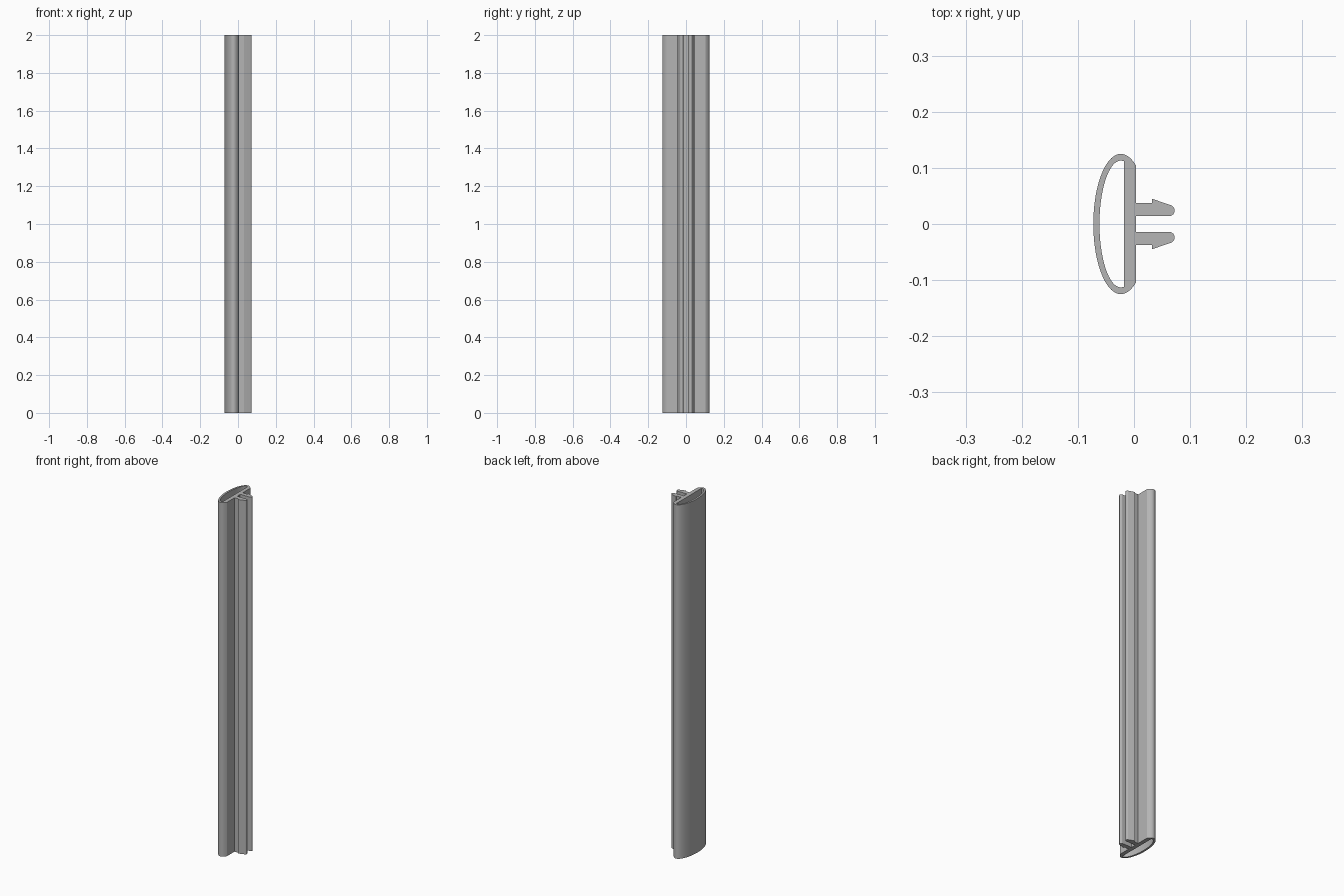
import bpy, bmesh
from math import sin, cos, acos, pi, radians

cube = bpy.data.objects.get("Cube")
if cube:
    bpy.data.objects.remove(cube, do_unlink=True)

LENGTH = 2.0
CX = -0.0235                      # centre of the oval section
WALL_IN, WALL_OUT = -0.018, 0.004  # flat mounting wall

grey = bpy.data.materials.new("grey")
grey.use_nodes = True
colour = (0.46, 0.46, 0.46, 1)
grey.diffuse_color = colour
grey.node_tree.nodes["Principled BSDF"].inputs["Base Color"].default_value = colour


def arc(cx, cy, rx, ry, start, end, steps):
    return [(cx + rx * cos(start + (end - start) * i / steps),
             cy + ry * sin(start + (end - start) * i / steps))
            for i in range(steps + 1)]


def mirrored(half):
    """Close a half outline by reflecting it across y = 0."""
    return half + [(x, -y) for x, y in reversed(half) if abs(y) > 1e-6]


def oval_half(rx, ry, cut):
    return arc(CX, 0, rx, ry, acos((cut - CX) / rx), pi, 32)


# Half outline of one snap-in leg: inner side, rounded tip, barb, outer side
leg = [(WALL_OUT, 0.014)]
leg += arc(0.0625, 0.024, 0.01, 0.01, -pi / 2, radians(75), 10)
leg += [(0.032, 0.045), (0.032, 0.037), (WALL_OUT, 0.037)]

outer = mirrored(leg + oval_half(0.049, 0.125, WALL_OUT))
hollow = mirrored(oval_half(0.038, 0.113, WALL_IN))

# Fill the section between both outlines and extrude it upward
bm = bmesh.new()
for outline in (outer, hollow):
    verts = [bm.verts.new((x, y, 0)) for x, y in outline]
    for a, b in zip(verts, verts[1:] + verts[:1]):
        bm.edges.new((a, b))
bmesh.ops.triangle_fill(bm, use_beauty=True, edges=bm.edges[:], normal=(0, 0, 1))
top = bmesh.ops.extrude_face_region(bm, geom=bm.faces[:], use_keep_orig=True)
bmesh.ops.translate(bm, vec=(0, 0, LENGTH),
                    verts=[g for g in top["geom"] if isinstance(g, bmesh.types.BMVert)])
bmesh.ops.recalc_face_normals(bm, faces=bm.faces[:])

mesh = bpy.data.meshes.new("snap_in_trim_strip")
bm.to_mesh(mesh)
bm.free()
mesh.materials.append(grey)
strip = bpy.data.objects.new("snap_in_trim_strip", mesh)
bpy.context.collection.objects.link(strip)

# Smooth curved walls, crisp corners
bpy.ops.object.select_all(action='DESELECT')
strip.select_set(True)
bpy.context.view_layer.objects.active = strip
bpy.ops.object.shade_smooth_by_angle(angle=radians(30))
